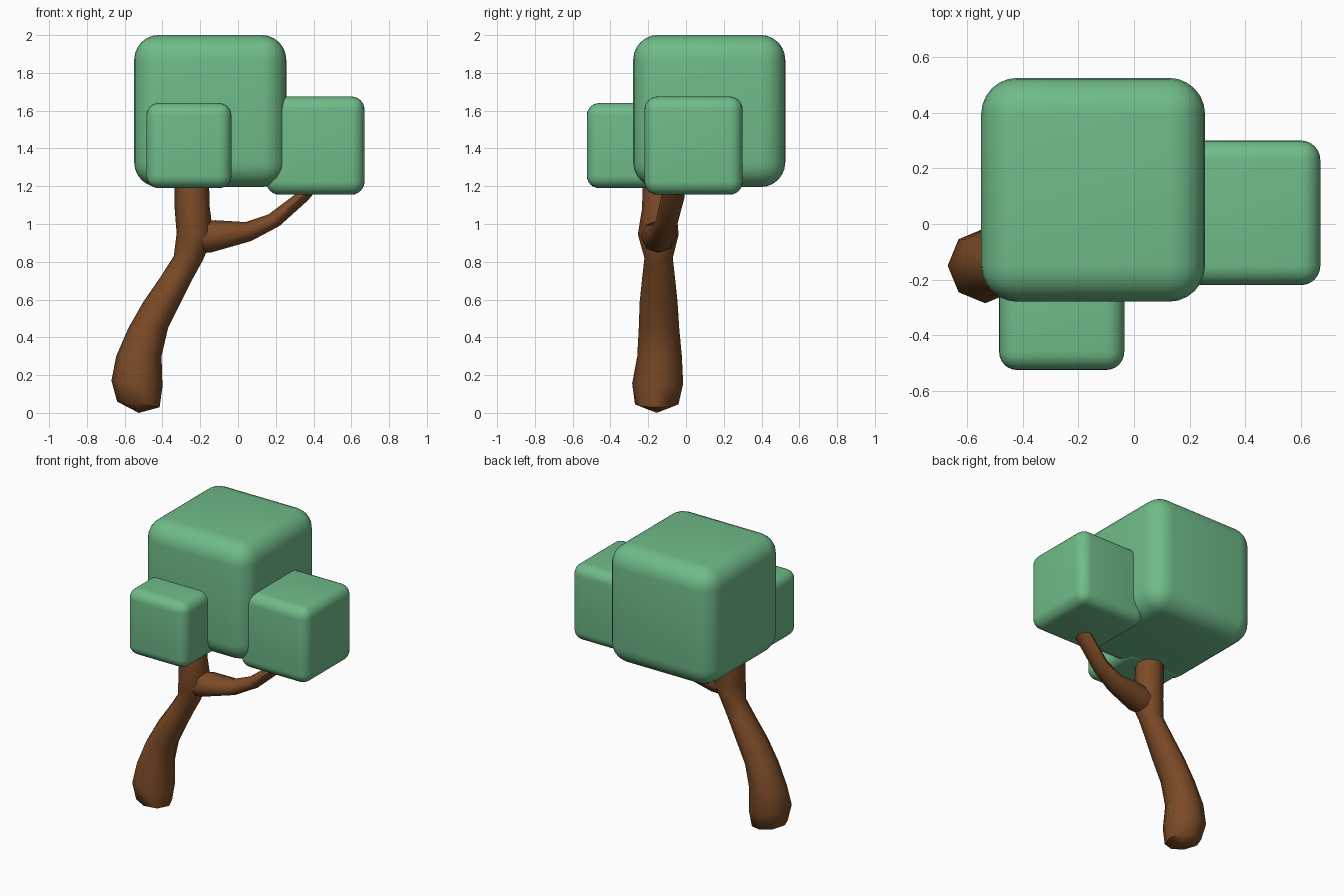
import bpy, bmesh
from math import cos, sin, pi, radians
from mathutils import Vector

if "Cube" in bpy.data.objects:
    bpy.data.objects.remove(bpy.data.objects["Cube"])


def material(name, color):
    mat = bpy.data.materials.new(name)
    mat.diffuse_color = (*color, 1)
    mat.use_nodes = True
    mat.node_tree.nodes["Principled BSDF"].inputs["Base Color"].default_value = mat.diffuse_color
    return mat


LEAF = material("leaf_green", (0.16, 0.50, 0.25))
BARK = material("bark_brown", (0.20, 0.07, 0.02))


def finish(bm, name, mat, angle):
    bmesh.ops.recalc_face_normals(bm, faces=bm.faces)
    mesh = bpy.data.meshes.new(name)
    bm.to_mesh(mesh)
    bm.free()
    obj = bpy.data.objects.new(name, mesh)
    bpy.context.collection.objects.link(obj)
    mesh.materials.append(mat)
    bpy.ops.object.select_all(action='DESELECT')
    obj.select_set(True)
    bpy.context.view_layer.objects.active = obj
    bpy.ops.object.shade_smooth_by_angle(angle=radians(angle))
    return obj


def leaf_block(name, center, size, radius):
    bm = bmesh.new()
    bmesh.ops.create_cube(bm, size=size)
    bmesh.ops.translate(bm, verts=bm.verts, vec=center)
    bmesh.ops.bevel(bm, geom=bm.edges[:], offset=radius, segments=6,
                    profile=0.5, affect='EDGES')
    finish(bm, name, LEAF, 40)


def limb(name, rings, start_tip, end_tip, sides=8):
    # ring: two opposite outline points (x, z), centre y, half depth in y
    bm = bmesh.new()
    loops = []
    for xa, za, xb, zb, y, depth in rings:
        mid = Vector(((xa + xb) / 2, y, (za + zb) / 2))
        half = Vector(((xa - xb) / 2, 0, (za - zb) / 2))
        loops.append([bm.verts.new(mid + half * cos(2 * pi * i / sides)
                                   + Vector((0, depth * sin(2 * pi * i / sides), 0)))
                      for i in range(sides)])
    for a, b in zip(loops, loops[1:]):
        for i in range(sides):
            j = (i + 1) % sides
            bm.faces.new((a[i], a[j], b[j], b[i]))
    for loop, tip in ((loops[0], start_tip), (loops[-1], end_tip)):
        v = bm.verts.new(tip)
        for i in range(sides):
            bm.faces.new((loop[i], loop[(i + 1) % sides], v))
    finish(bm, name, BARK, 60)


# Foliage blocks
leaf_block("large_foliage", (-0.147, 0.123, 1.598), 0.805, 0.13)
leaf_block("right_foliage", (0.41, 0.04, 1.415), 0.52, 0.07)
leaf_block("front_foliage", (-0.26, -0.30, 1.415), 0.45, 0.065)

# Leaning trunk
limb("trunk", [
    (-0.64, 0.06, -0.415, 0.03, -0.155, 0.115),
    (-0.67, 0.17, -0.40, 0.14, -0.15, 0.135),
    (-0.645, 0.30, -0.405, 0.30, -0.14, 0.118),
    (-0.58, 0.45, -0.37, 0.45, -0.143, 0.107),
    (-0.50, 0.59, -0.30, 0.59, -0.145, 0.10),
    (-0.41, 0.72, -0.24, 0.71, -0.145, 0.087),
    (-0.34, 0.83, -0.185, 0.81, -0.145, 0.075),
    (-0.325, 0.95, -0.13, 0.94, -0.147, 0.108),
    (-0.335, 1.08, -0.15, 1.09, -0.142, 0.09),
    (-0.335, 1.28, -0.155, 1.28, -0.14, 0.09),
], (-0.525, -0.155, 0.0), (-0.245, -0.14, 1.29))

# Side branch
limb("branch", [
    (-0.25, 1.00, -0.25, 0.84, -0.147, 0.075),
    (-0.12, 1.02, -0.14, 0.85, -0.145, 0.095),
    (0.04, 1.01, 0.07, 0.91, -0.125, 0.07),
    (0.16, 1.05, 0.22, 0.99, -0.10, 0.06),
    (0.30, 1.155, 0.37, 1.125, -0.07, 0.062),
    (0.37, 1.24, 0.45, 1.22, -0.06, 0.06),
], (-0.26, -0.147, 0.92), (0.415, -0.06, 1.24))
